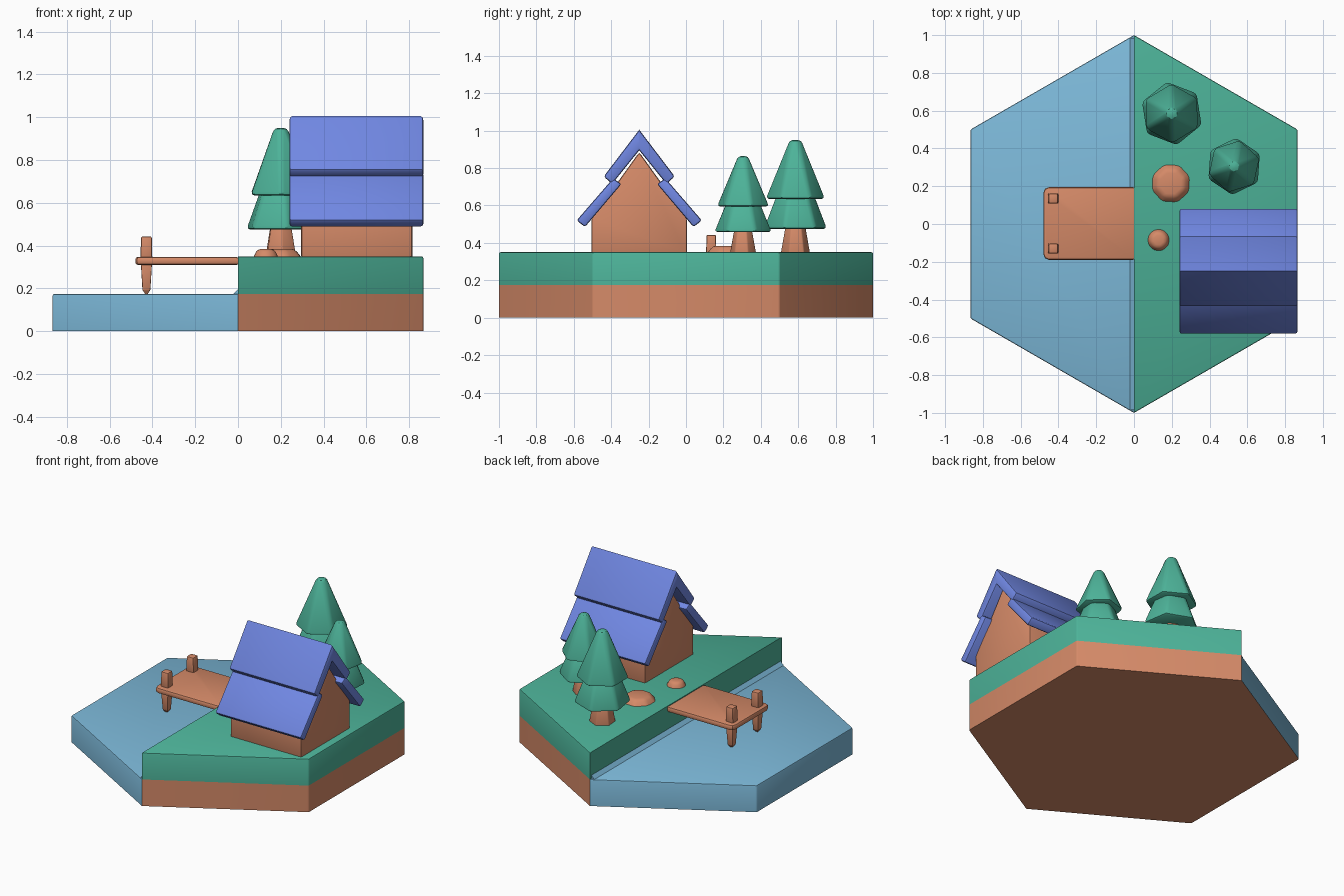
import bpy, bmesh, math
from mathutils import Matrix, Vector

cube = bpy.data.objects.get("Cube")
if cube:
    bpy.data.objects.remove(cube, do_unlink=True)


def material(name, *rgb):
    lin = [((c / 255 + 0.055) / 1.055) ** 2.4 for c in rgb] + [1]
    m = bpy.data.materials.new(name)
    m.use_nodes = True
    m.diffuse_color = lin
    m.node_tree.nodes["Principled BSDF"].inputs["Base Color"].default_value = lin
    return m


GREEN = material("leaf green", 77, 179, 153)
BROWN = material("warm brown", 213, 138, 104)
WATER = material("water blue", 124, 184, 216)
ROOF = material("roof blue", 112, 135, 226)


def bevel(bm, width, keep=lambda e: True, segments=2):
    edges = [e for e in bm.edges if keep(e)]
    if width:
        bmesh.ops.bevel(bm, geom=edges, offset=width, segments=segments,
                        profile=0.5, affect='EDGES', clamp_overlap=True)


def finish(name, bm, *mats):
    bmesh.ops.recalc_face_normals(bm, faces=bm.faces)
    mesh = bpy.data.meshes.new(name)
    bm.to_mesh(mesh)
    bm.free()
    for m in mats:
        mesh.materials.append(m)
    obj = bpy.data.objects.new(name, mesh)
    bpy.context.collection.objects.link(obj)
    bpy.ops.object.select_all(action='DESELECT')
    obj.select_set(True)
    bpy.context.view_layer.objects.active = obj
    bpy.ops.object.shade_smooth_by_angle(angle=math.radians(32))
    return obj


def prism(points, start, end, axis):
    """Extrude a 2D outline along x (points are y, z), y (x, z) or z (x, y)."""
    bm = bmesh.new()
    place = {'x': lambda a, b: (start, a, b), 'y': lambda a, b: (a, start, b),
             'z': lambda a, b: (a, b, start)}[axis]
    face = bm.faces.new([bm.verts.new(place(a, b)) for a, b in points])
    geom = bmesh.ops.extrude_face_region(bm, geom=[face])["geom"]
    shift = Vector([(end - start) * (axis == k) for k in 'xyz'])
    bmesh.ops.translate(bm, vec=shift,
                        verts=[g for g in geom if isinstance(g, bmesh.types.BMVert)])
    bmesh.ops.recalc_face_normals(bm, faces=bm.faces)
    return bm


def frustum(name, x, y, z0, z1, r0, r1, sides, turn, mat, width):
    bm = bmesh.new()
    move = Matrix.Translation((x, y, (z0 + z1) / 2)) @ Matrix.Rotation(math.radians(turn), 4, 'Z')
    bmesh.ops.create_cone(bm, cap_ends=True, segments=sides, radius1=r0,
                          radius2=r1, depth=z1 - z0, matrix=move)
    bevel(bm, width)
    return finish(name, bm, mat)


# Ground: two half hexagons, water low on the right, land high on the left
LEVEL, TOP, SIDE = 0.175, 0.35, 0.866


def outer(e):
    mid = (e.verts[0].co + e.verts[1].co) / 2
    return mid.z > 0.01 and abs(mid.x) > 0.01


for name, sign, height in (("water", -1, LEVEL), ("land", 1, TOP)):
    bm = prism([(0, -1), (sign * SIDE, -0.5), (sign * SIDE, 0.5), (0, 1)], 0, height, 'z')
    bevel(bm, 0.008, outer)
    if name == "land":
        bmesh.ops.bisect_plane(bm, geom=bm.verts[:] + bm.edges[:] + bm.faces[:],
                               plane_co=(0, 0, LEVEL), plane_no=(0, 0, 1))
    bm.normal_update()
    for f in bm.faces:
        low = f.calc_center_median().z < LEVEL if name == "land" else f.normal.z < -0.9
        f.material_index = int(low)
    finish(name, bm, WATER if name == "water" else GREEN, BROWN)

# Thin wedge of water along the bank
finish("shore_edge", prism([(-0.022, LEVEL), (0, LEVEL), (0, 0.197)], -0.985, 0.985, 'y'), WATER)

# House walls with gables
HY = -0.25
bm = prism([(HY - 0.255, TOP - 0.01), (HY + 0.255, TOP - 0.01), (HY + 0.255, 0.53),
            (HY, 0.885), (HY - 0.255, 0.53)], 0.295, 0.815, 'x')
bevel(bm, 0.012)
finish("house_walls", bm, BROWN)

# Roof: an upper and a lower panel on each slope
panels = {"upper": [(0, 1.005), (0.19, 0.755), (0.145, 0.715), (0, 0.895)],
          "lower": [(0.14, 0.745), (0.335, 0.52), (0.29, 0.485), (0.095, 0.715)]}
for side, sign in (("front", -1), ("back", 1)):
    for level, outline in panels.items():
        bm = prism([(HY + sign * a, b) for a, b in outline], 0.24, 0.866, 'x')
        bevel(bm, 0.012, lambda e: any(abs(v.co.y - HY) > 0.001 for v in e.verts))
        finish(f"{level}_{side}_roof", bm, ROOF)

# Dock with two posts
bm = prism([(-0.48, -0.19), (0.005, -0.19), (0.005, 0.195), (-0.48, 0.195)], 0.31, 0.347, 'z')
bevel(bm, 0.03, lambda e: abs(e.verts[0].co.z - e.verts[1].co.z) > 0.01
      and e.verts[0].co.x < -0.1)
bevel(bm, 0.012, lambda e: len(e.link_faces) == 2 and e.calc_face_angle() > 1)
finish("dock_deck", bm, BROWN)
for side, y in (("right", -0.13), ("left", 0.135)):
    frustum(f"{side}_dock_post", -0.428, y, 0.335, 0.443, 0.039, 0.036, 4, 45, BROWN, 0.008)
    frustum(f"{side}_dock_leg", -0.428, y, 0.19, 0.32, 0.026, 0.037, 4, 45, BROWN, 0.004)
    frustum(f"{side}_dock_leg_tip", -0.428, y, 0.172, 0.191, 0.006, 0.025, 4, 45, BROWN, 0)

# Rocks: low faceted domes
for name, x, y, r, sides in (("large_rock", 0.195, 0.215, 0.122, 8), ("small_rock", 0.13, -0.085, 0.07, 8)):
    frustum(name, x, y, TOP - 0.02, 0.384, r, r * 0.62, sides, 20, BROWN, 0.016)

# Trees: flared trunk, skirt and tall rounded cone
for name, x, y, s, r, turn in (("tall_tree", 0.2, 0.585, 1, 0.175, 5),
                               ("short_tree", 0.53, 0.305, 0.857, 0.158, -8)):
    def z(h):
        return TOP + h * s
    frustum(name + "_trunk", x, y, TOP - 0.01, z(0.15), r * 0.46, r * 0.3, 6, turn, BROWN, 0.006)
    frustum(name + "_skirt", x, y, z(0.125), z(0.33), r, r * 0.55, 6, turn + 4, GREEN, 0.018)
    frustum(name + "_crown", x, y, z(0.285), z(0.6), r * 0.93, r * 0.2, 6, turn - 4, GREEN, 0.018)
